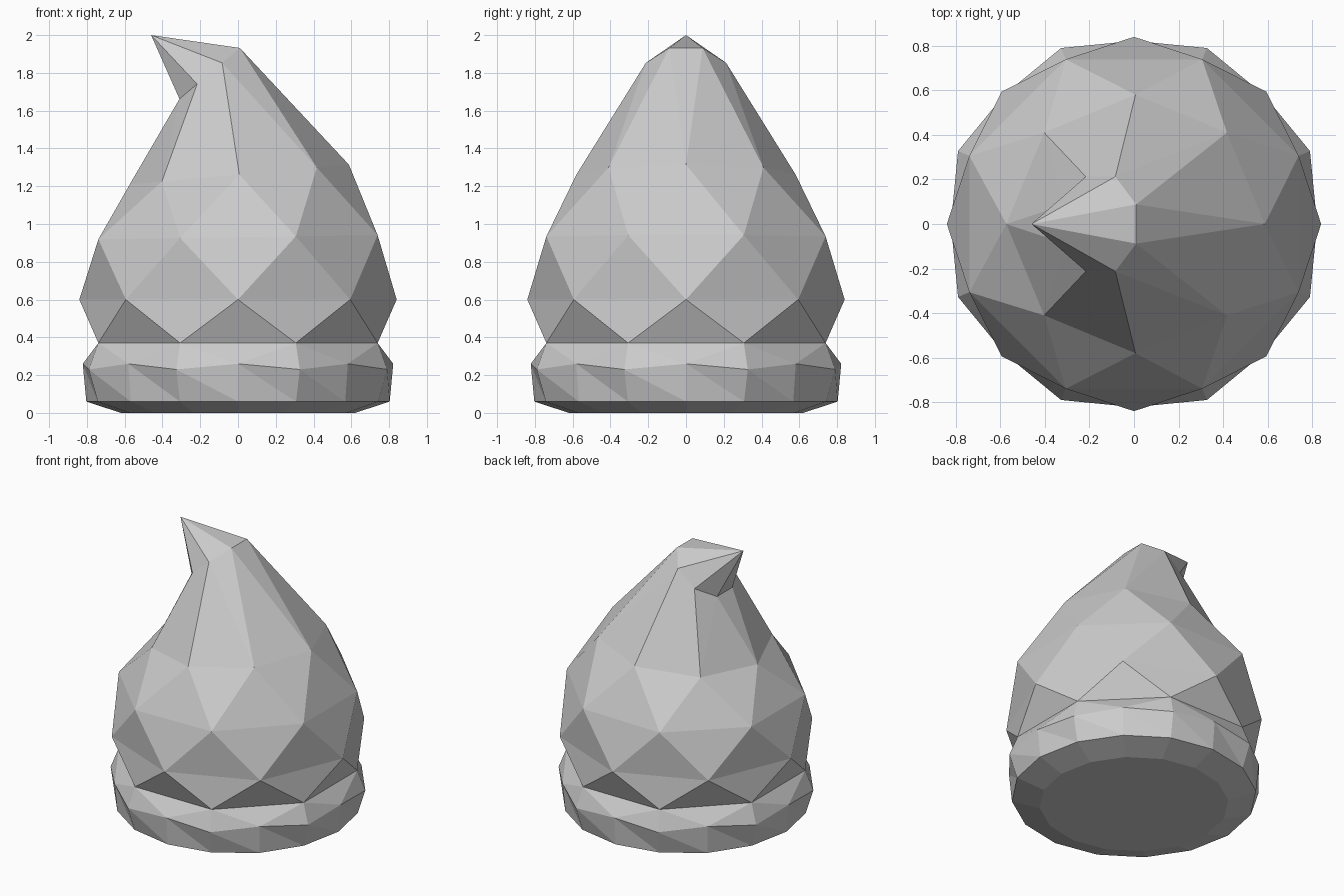
import bpy, bmesh
from math import pi, cos, sin

if "Cube" in bpy.data.objects:
    bpy.data.objects.remove(bpy.data.objects["Cube"])

bm = bmesh.new()


def ring(n, r, z, offset=0.0, cx=0.0, rx=None, tilt=0.0):
    """Ring of n vertices; tilt raises z along x from the ring centre."""
    rx = r if rx is None else rx
    out = []
    for i in range(n):
        a = 2 * pi * i / n + offset
        dx = rx * cos(a)
        out.append(bm.verts.new((cx + dx, r * sin(a), z + tilt * dx)))
    return out


def zigzag(lo, hi, lead):
    """Triangles between equal rings turned half a step; lead=1 if hi is ahead of lo."""
    n = len(lo)
    for i in range(n):
        j = (i + 1) % n
        if lead:
            bm.faces.new((lo[i], lo[j], hi[i]))
            bm.faces.new((hi[i], lo[j], hi[j]))
        else:
            bm.faces.new((lo[i], hi[j], hi[i]))
            bm.faces.new((lo[i], lo[j], hi[j]))


half = pi / 8

# Base band: sixteen sides with a wavy rim
floor = ring(16, 0.62, 0.0)
foot = ring(16, 0.803, 0.06)
rim = []
for i in range(16):
    a = i * half
    r, z = (0.855, 0.23) if i % 2 else (0.822, 0.26)
    rim.append(bm.verts.new((r * cos(a), r * sin(a), z)))
bm.faces.new(floor[::-1])
for i in range(16):
    j = (i + 1) % 16
    bm.faces.new((floor[i], floor[j], foot[j], foot[i]))
    bm.faces.new((foot[i], foot[j], rim[i]))
    bm.faces.new((rim[i], foot[j], rim[j]))

# Body: stack of eight-sided rings, each turned half a step
waist = ring(8, 0.80, 0.37, half)
belly = ring(8, 0.84, 0.60)
chest = ring(8, 0.80, 0.93, half, tilt=0.015)
neck = ring(8, 0.58, 1.262, cx=0.007, tilt=0.09)
crown = ring(8, 0.23, 1.797, half, cx=-0.15, rx=0.173, tilt=0.844)

# Shoulder of the band up to the waist crease
for k in range(8):
    m = (k + 1) % 8
    a, b, c = rim[2 * k + 1], rim[(2 * k + 2) % 16], rim[(2 * k + 3) % 16]
    bm.faces.new((waist[k], a, b))
    bm.faces.new((waist[k], b, waist[m]))
    bm.faces.new((waist[m], b, c))

zigzag(waist, belly, 0)
zigzag(belly, chest, 1)
zigzag(chest, neck, 0)
zigzag(neck, crown, 1)

# Curled tip
tip = bm.verts.new((-0.46, 0, 2.0))
for i in range(8):
    bm.faces.new((crown[i], crown[(i + 1) % 8], tip))

bmesh.ops.recalc_face_normals(bm, faces=bm.faces)
mesh = bpy.data.meshes.new("curled_mound")
bm.to_mesh(mesh)
bm.free()
obj = bpy.data.objects.new("curled_mound", mesh)
bpy.context.collection.objects.link(obj)
